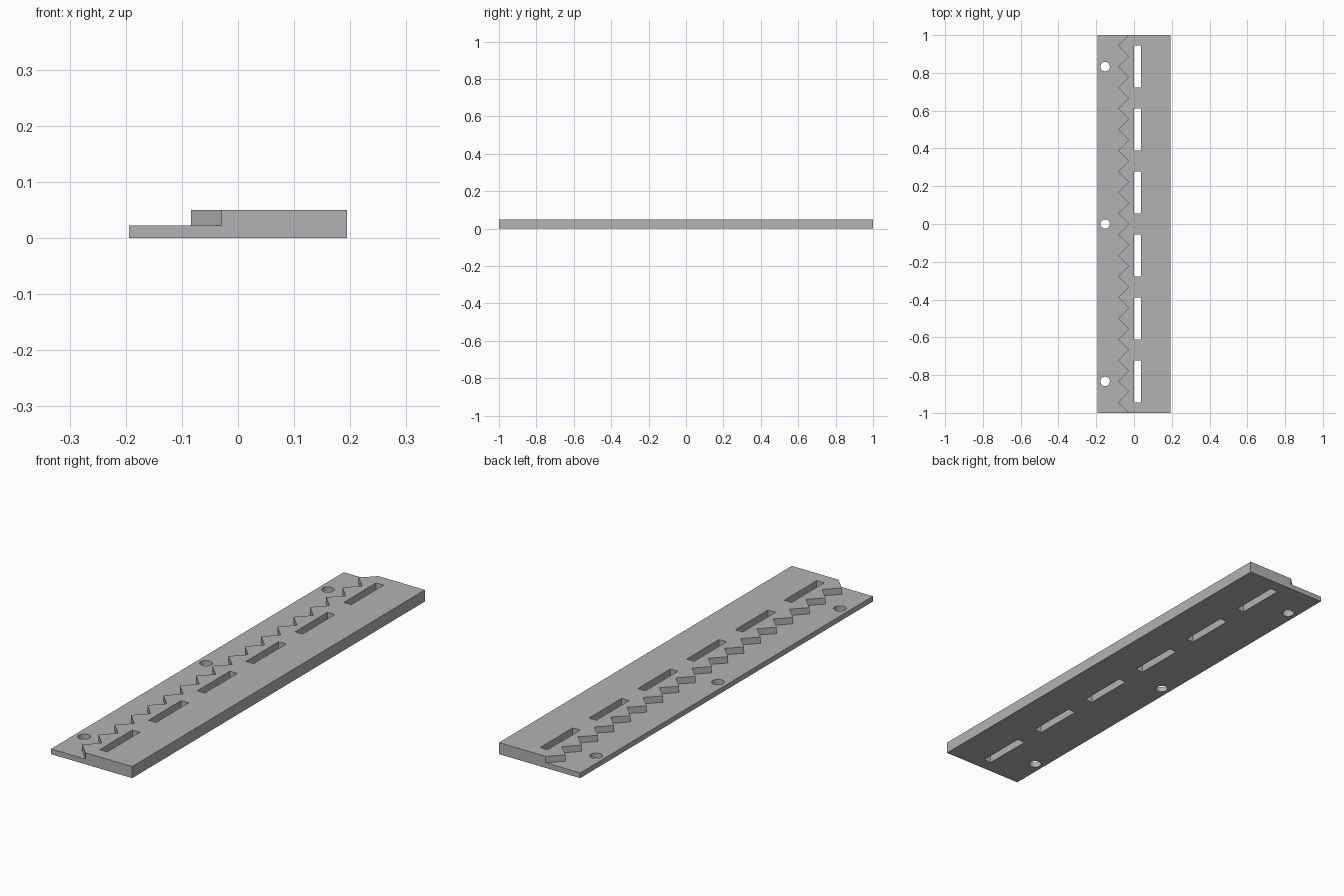
import bpy
import bmesh
import math

HALF_WIDTH, HALF_LENGTH = 0.194, 1.0
HEIGHT, LEDGE_HEIGHT = 0.05, 0.0225
TOOTH_TIP, TOOTH_ROOT, TEETH = -0.084, -0.029, 18

if "Cube" in bpy.data.objects:
    bpy.data.objects.remove(bpy.data.objects["Cube"], do_unlink=True)

grey = bpy.data.materials.new("plain grey")
grey.use_nodes = True
COLOUR = (0.45, 0.45, 0.45, 1)
grey.diffuse_color = COLOUR
grey.node_tree.nodes["Principled BSDF"].inputs["Base Color"].default_value = COLOUR


def prisms(name, outlines, bottom, top):
    """Extrude closed outlines upwards into one object."""
    bm = bmesh.new()
    for outline in outlines:
        face = bm.faces.new([bm.verts.new((x, y, bottom)) for x, y in outline])
        grown = bmesh.ops.extrude_face_region(bm, geom=[face], use_keep_orig=True)
        verts = [v for v in grown["geom"] if isinstance(v, bmesh.types.BMVert)]
        bmesh.ops.translate(bm, verts=verts, vec=(0, 0, top - bottom))
    bmesh.ops.recalc_face_normals(bm, faces=bm.faces)
    mesh = bpy.data.meshes.new(name)
    bm.to_mesh(mesh)
    bm.free()
    mesh.materials.append(grey)
    obj = bpy.data.objects.new(name, mesh)
    bpy.context.collection.objects.link(obj)
    return obj


def rectangle(x0, x1, y0, y1):
    return [(x0, y0), (x1, y0), (x1, y1), (x0, y1)]


def circle(x, y, radius, sides=32):
    angles = [math.tau * i / sides for i in range(sides)]
    return [(x + radius * math.cos(a), y + radius * math.sin(a)) for a in angles]


def carve(body, cutter):
    """Subtract the cutter from the body and discard the cutter."""
    cutter.hide_render = True
    mod = body.modifiers.new("cut", "BOOLEAN")
    mod.operation = "DIFFERENCE"
    mod.solver = "EXACT"
    mod.object = cutter
    bpy.context.view_layer.objects.active = body
    bpy.ops.object.modifier_apply(modifier=mod.name)
    bpy.data.objects.remove(cutter, do_unlink=True)


# Solid bar
bar = prisms("toothed_bar", [rectangle(-HALF_WIDTH, HALF_WIDTH, -HALF_LENGTH, HALF_LENGTH)],
             0, HEIGHT)

# Lowered ledge bounded by a zigzag row of teeth
step = HALF_LENGTH / TEETH
zigzag = [(TOOTH_TIP if i % 2 else TOOTH_ROOT, -HALF_LENGTH + i * step)
          for i in range(2 * TEETH + 1)]
ledge = [(-0.3, -1.1), (TOOTH_ROOT, -1.1)] + zigzag + [(TOOTH_ROOT, 1.1), (-0.3, 1.1)]
carve(bar, prisms("ledge_cutter", [ledge], LEDGE_HEIGHT, 0.1))

# Six slots along the middle
slots = [rectangle(0, 0.036, y - 0.111, y + 0.111)
         for y in [(i - 2.5) / 3 for i in range(6)]]
carve(bar, prisms("slot_cutter", slots, -0.1, 0.1))

# Three round holes in the ledge
holes = [circle(-0.153, y, 0.025) for y in (-0.833, 0, 0.833)]
carve(bar, prisms("hole_cutter", holes, -0.1, 0.1))

# Smooth the hole walls, keep every corner crisp
bpy.ops.object.select_all(action="DESELECT")
bar.select_set(True)
bpy.context.view_layer.objects.active = bar
bpy.ops.object.shade_smooth_by_angle(angle=math.radians(30))
